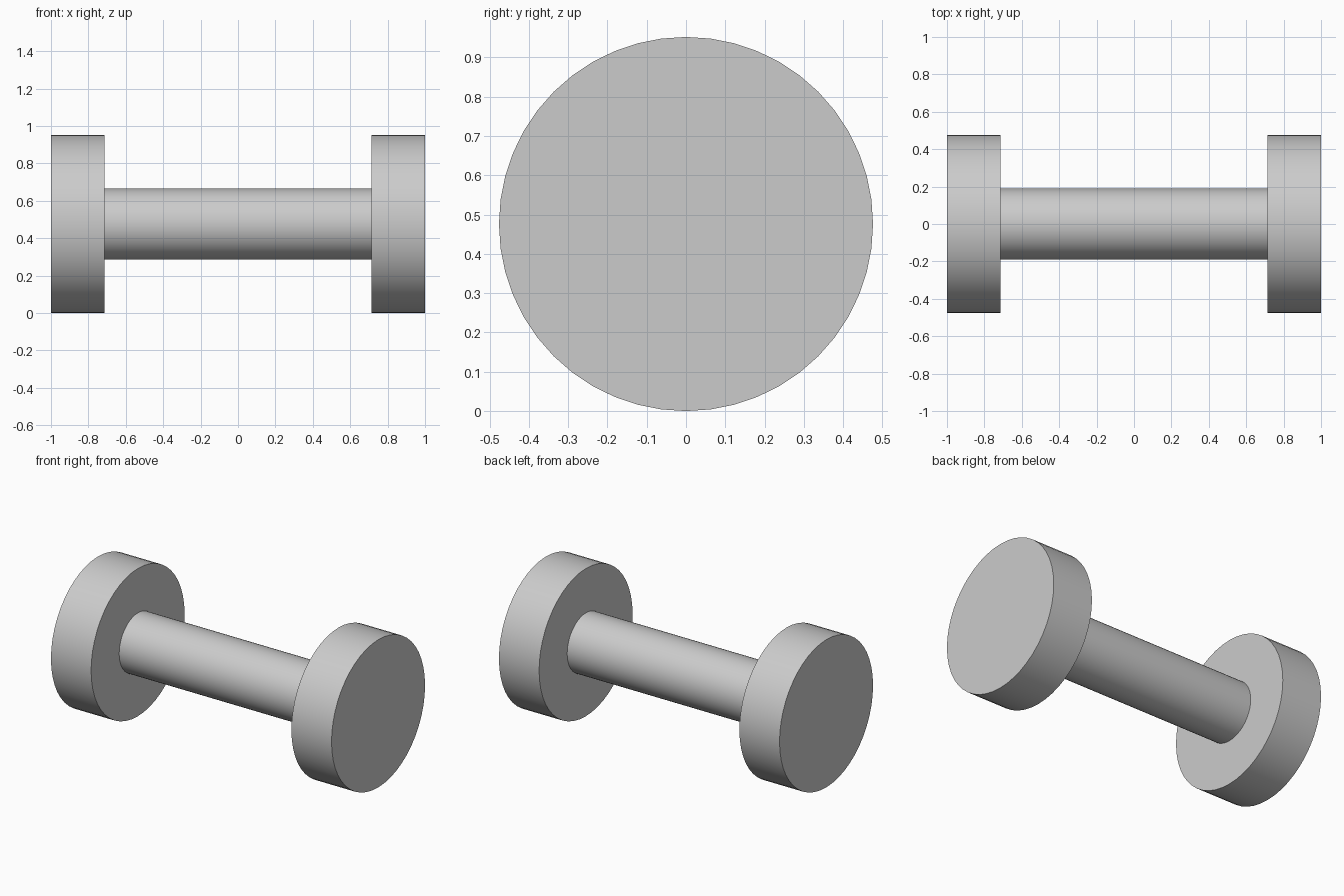
import bpy
import math

cube = bpy.data.objects.get("Cube")
if cube:
    bpy.data.objects.remove(cube, do_unlink=True)

RADIUS = 0.476
THICKNESS = 0.286
BAR_RADIUS = 0.19

# Single plain grey
grey = bpy.data.materials.new("light_grey")
grey.use_nodes = True
colour = (0.6, 0.6, 0.6, 1)
grey.diffuse_color = colour
grey.node_tree.nodes["Principled BSDF"].inputs["Base Color"].default_value = colour


def x_cylinder(name, radius, length, x):
    """Smooth cylinder lying along x."""
    bpy.ops.mesh.primitive_cylinder_add(
        vertices=48, radius=radius, depth=length,
        location=(x, 0, RADIUS), rotation=(0, math.pi / 2, 0))
    obj = bpy.context.object
    obj.name = name
    obj.data.materials.append(grey)
    bpy.ops.object.shade_smooth_by_angle(angle=math.radians(30))
    return obj


# Bar between the two end discs
x_cylinder("bar", BAR_RADIUS, 2 - 2 * THICKNESS, 0)

# End discs
for side, sign in (("left", 1), ("right", -1)):
    x_cylinder(side + "_disc", RADIUS, THICKNESS, sign * (1 - THICKNESS / 2))
